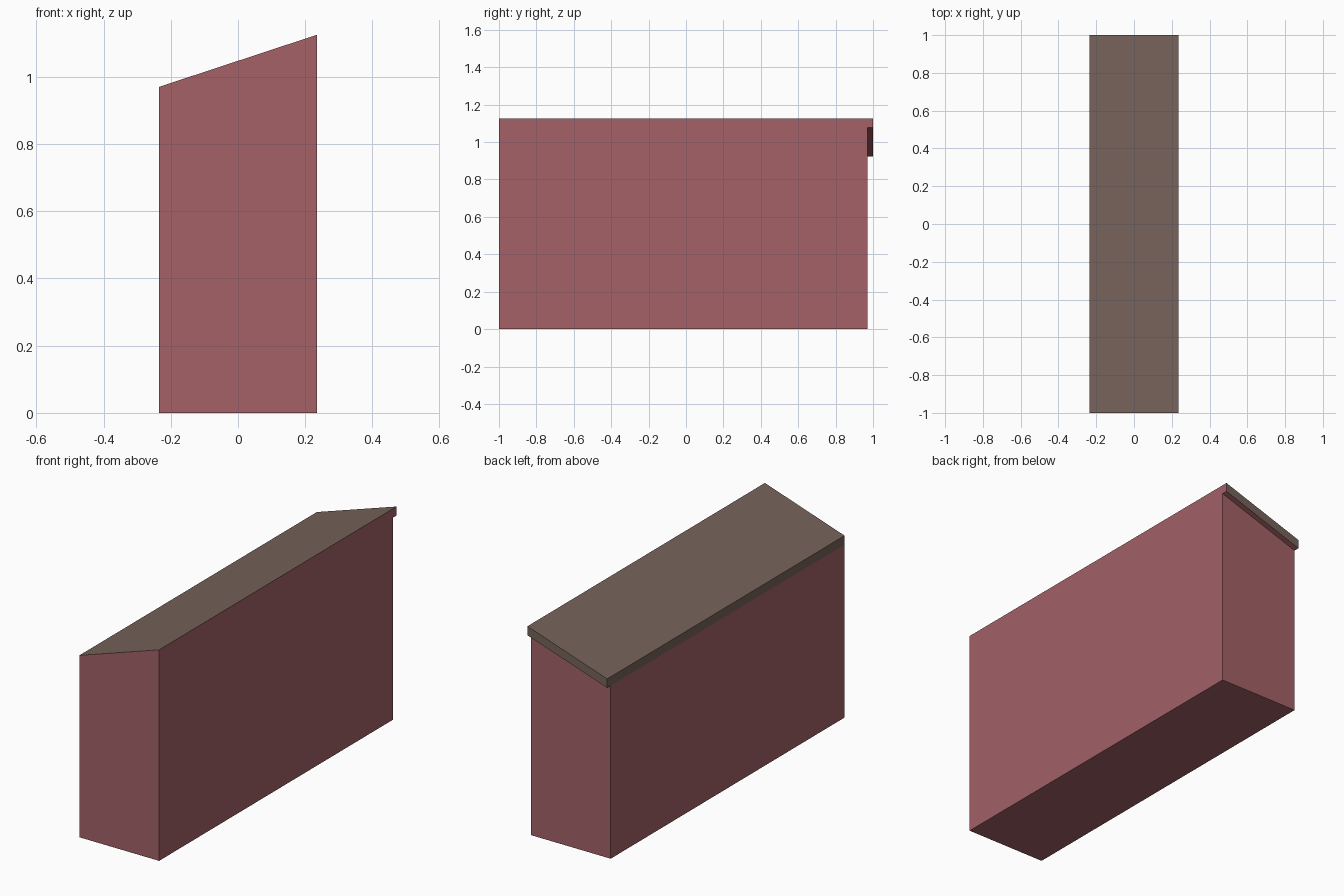
import bpy, bmesh
from mathutils import Vector

if "Cube" in bpy.data.objects:
    bpy.data.objects.remove(bpy.data.objects["Cube"])

HALF_W = 0.235
LOW, HIGH = 0.97, 1.125      # roof heights at the left and right edges
THICK = 0.048                # vertical thickness of the roof slab
FRONT, WALL_BACK, BACK = -1.0, 0.97, 1.0


def srgb(*c):
    lin = [(v / 255 / 12.92) if v / 255 <= 0.04045 else ((v / 255 + 0.055) / 1.055) ** 2.4 for v in c]
    return (*lin, 1.0)


def material(name, colour):
    m = bpy.data.materials.new(name)
    m.diffuse_color = colour
    m.use_nodes = True
    m.node_tree.nodes["Principled BSDF"].inputs["Base Color"].default_value = m.diffuse_color
    return m


red = material("brick_red", srgb(163, 97, 103))
brown = material("roof_brown", srgb(118, 99, 90))


def prism(name, profile, y0, y1, mats, rule):
    """Extrude an x-z profile along y and colour each face by its normal."""
    bm = bmesh.new()
    face = bm.faces.new([bm.verts.new((x, y0, z)) for x, z in profile])
    ext = bmesh.ops.extrude_face_region(bm, geom=[face], use_keep_orig=True)
    moved = [g for g in ext["geom"] if isinstance(g, bmesh.types.BMVert)]
    bmesh.ops.translate(bm, verts=moved, vec=Vector((0, y1 - y0, 0)))
    bmesh.ops.recalc_face_normals(bm, faces=bm.faces)
    bm.normal_update()
    for f in bm.faces:
        f.material_index = rule(f.normal)
    me = bpy.data.meshes.new(name)
    bm.to_mesh(me)
    bm.free()
    for m in mats:
        me.materials.append(m)
    ob = bpy.data.objects.new(name, me)
    bpy.context.collection.objects.link(ob)
    return ob


# Walls: a block with a sloping top, ending at the roof underside
prism("walls",
      [(-HALF_W, 0), (HALF_W, 0), (HALF_W, HIGH - THICK), (-HALF_W, LOW - THICK)],
      FRONT, WALL_BACK, [red], lambda n: 0)

# Roof slab: overhangs at the back; top, left and back edges are brown, the rest red
prism("roof_slab",
      [(-HALF_W, LOW - THICK), (HALF_W, HIGH - THICK), (HALF_W, HIGH), (-HALF_W, LOW)],
      FRONT, BACK, [red, brown],
      lambda n: 1 if n.z > 0.5 or n.x < -0.9 or n.y > 0.9 else 0)
